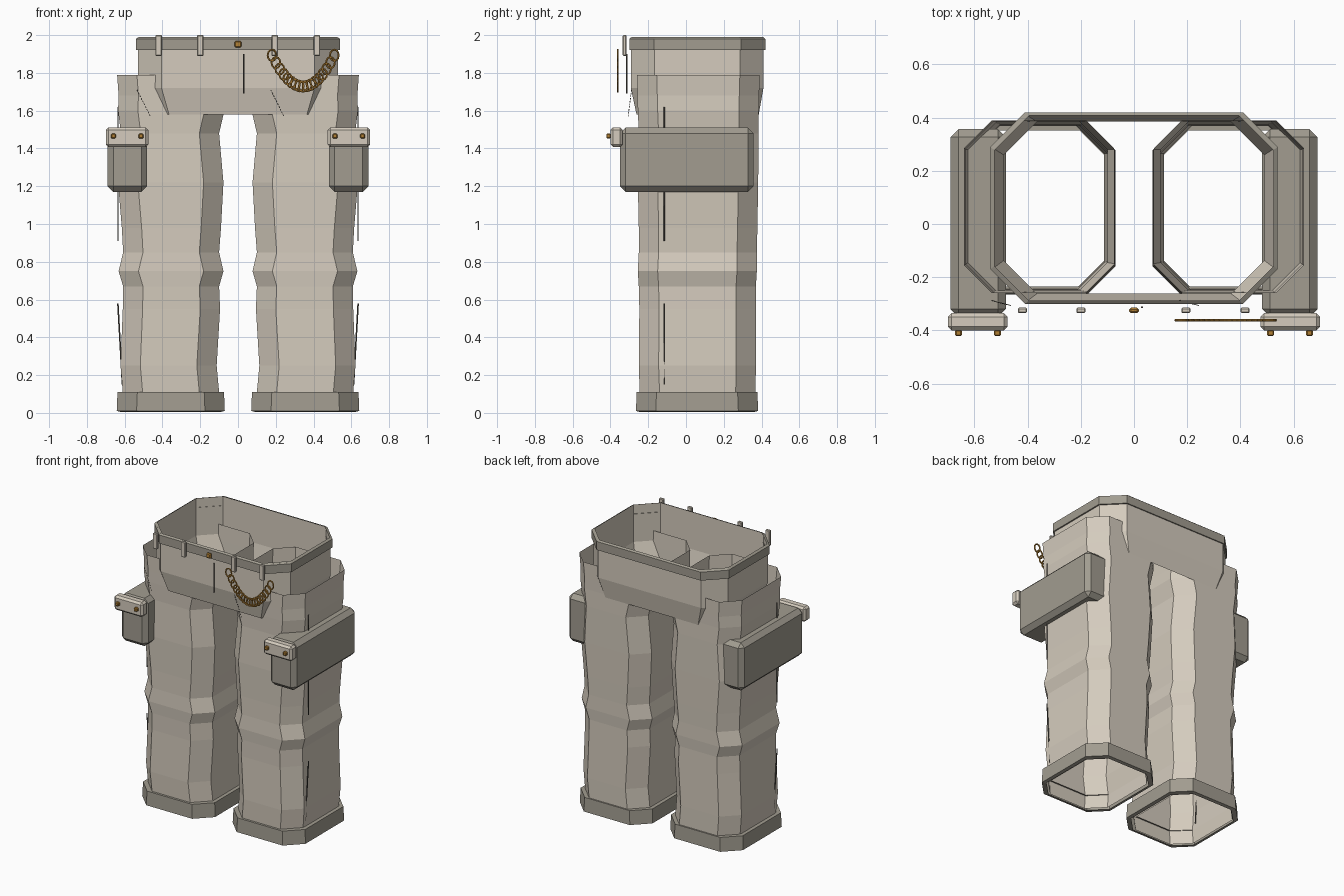
import bpy, bmesh, math
from mathutils import Vector

if "Cube" in bpy.data.objects:
    bpy.data.objects.remove(bpy.data.objects["Cube"])


def material(name, rgb):
    m = bpy.data.materials.new(name)
    m.diffuse_color = (*rgb, 1)
    m.use_nodes = True
    m.node_tree.nodes["Principled BSDF"].inputs["Base Color"].default_value = m.diffuse_color
    return m


CLOTH = material("light_cloth", (0.66, 0.60, 0.51))
TRIM = material("dark_trim", (0.36, 0.335, 0.28))
GOLD = material("brass", (0.45, 0.22, 0.035))
SEAM = material("seam_thread", (0.11, 0.10, 0.085))


def finish(name, bm, mat):
    bmesh.ops.recalc_face_normals(bm, faces=bm.faces)
    me = bpy.data.meshes.new(name)
    bm.to_mesh(me)
    bm.free()
    me.materials.append(mat)
    ob = bpy.data.objects.new(name, me)
    bpy.context.collection.objects.link(ob)
    return ob


def tube(name, rings, chamfer, mat):
    """Open eight-sided tube; each ring is (z, x0, x1, y0, y1)."""
    bm = bmesh.new()
    c = chamfer
    loops = []
    for z, x0, x1, y0, y1 in rings:
        x0, x1 = min(x0, x1), max(x0, x1)
        pts = [(x0 + c, y0), (x1 - c, y0), (x1, y0 + c), (x1, y1 - c),
               (x1 - c, y1), (x0 + c, y1), (x0, y1 - c), (x0, y0 + c)]
        loops.append([bm.verts.new((x, y, z)) for x, y in pts])
    for a, b in zip(loops, loops[1:]):
        for i in range(8):
            j = (i + 1) % 8
            bm.faces.new((a[i], a[j], b[j], b[i]))
    return finish(name, bm, mat)


def box(name, lo, hi, mat, bevel=0.0):
    bm = bmesh.new()
    bmesh.ops.create_cube(bm, size=1)
    for v in bm.verts:
        v.co = [lo[i] + (v.co[i] + 0.5) * (hi[i] - lo[i]) for i in range(3)]
    if bevel:
        bmesh.ops.bevel(bm, geom=bm.edges[:], offset=bevel, segments=1,
                        profile=0.5, affect='EDGES')
    return finish(name, bm, mat)


def rod(name, a, b, radius, mat):
    a, b = Vector(a), Vector(b)
    bm = bmesh.new()
    bmesh.ops.create_cone(bm, cap_ends=True, segments=6, radius1=radius,
                          radius2=radius, depth=(b - a).length)
    q = (b - a).to_track_quat('Z', 'Y')
    for v in bm.verts:
        v.co = q @ v.co + (a + b) / 2
    return finish(name, bm, mat)


# Hips: open octagonal shell tapering in at the bottom
tube("hips", [(1.58, -0.49, 0.49, -0.262, 0.385), (1.72, -0.53, 0.53, -0.292, 0.41),
              (1.985, -0.53, 0.53, -0.292, 0.41)], 0.125, CLOTH)

# Waistband around the top
tube("waistband", [(1.92, -0.53, 0.53, -0.292, 0.412), (1.92, -0.54, 0.54, -0.30, 0.42),
                   (1.98, -0.54, 0.54, -0.30, 0.42), (1.99, -0.525, 0.525, -0.288, 0.408)],
     0.13, TRIM)

# Leg profile: z, inner x, outer x, front y, back y (wrinkles at the knee)
LEG = [(0.01, 0.11, 0.61, -0.24, 0.365), (0.11, 0.10, 0.61, -0.245, 0.368),
       (0.25, 0.113, 0.622, -0.25, 0.37), (0.55, 0.095, 0.61, -0.247, 0.37),
       (0.67, 0.10, 0.608, -0.25, 0.37), (0.75, 0.077, 0.632, -0.255, 0.375),
       (0.85, 0.10, 0.608, -0.25, 0.375), (0.98, 0.09, 0.615, -0.25, 0.378),
       (1.22, 0.077, 0.635, -0.255, 0.382), (1.48, 0.10, 0.62, -0.25, 0.385),
       (1.60, 0.072, 0.635, -0.255, 0.385), (1.68, 0.075, 0.632, -0.257, 0.387),
       (1.79, 0.075, 0.64, -0.26, 0.39)]

for s, side in ((-1, "left"), (1, "right")):
    tube(side + "_leg", [(z, s * a, s * b, c, d) for z, a, b, c, d in LEG], 0.105, CLOTH)

    # Cuff with a narrower lower lip
    tube(side + "_cuff", [(z, s * (0.07 + i), s * (0.642 - i), -0.265 + i, 0.382 - i)
                          for z, i in ((0.005, 0.022), (0.01, 0.0), (0.11, 0.004), (0.11, 0.03))],
         0.105, TRIM)

    # Side pocket, chamfered, with a flap and two rivets on its front
    xs = sorted((s * 0.482, s * 0.69))
    box(side + "_pocket", (xs[0], -0.35, 1.17), (xs[1], 0.357, 1.51), TRIM, 0.03)
    xs = sorted((s * 0.475, s * 0.70))
    box(side + "_pocket_flap", (xs[0], -0.40, 1.408), (xs[1], -0.335, 1.512), CLOTH, 0.014)
    for i, x in enumerate((0.514, 0.66)):
        box(f"{side}_rivet_{i}", (s * x - 0.013, -0.422, 1.452),
            (s * x + 0.013, -0.398, 1.478), GOLD, 0.005)

    # Raised seams down the outer side
    rod(side + "_upper_seam", (s * 0.635, -0.115, 0.91), (s * 0.635, -0.115, 1.62), 0.004, SEAM)
    rod(side + "_lower_seam", (s * 0.612, -0.115, 0.15), (s * 0.636, -0.115, 0.58), 0.004, SEAM)

# Belt loops, button and fly seam
for i, x in enumerate((-0.42, -0.20, 0.195, 0.418)):
    box(f"belt_loop_{i}", (x - 0.017, -0.335, 1.89), (x + 0.017, -0.315, 2.0), CLOTH, 0.004)
box("button", (-0.018, -0.335, 1.935), (0.018, -0.315, 1.97), GOLD, 0.006)
rod("fly_seam", (0.03, -0.313, 1.69), (0.03, -0.313, 1.90), 0.004, SEAM)

# Dashed stitches beside the front
for k, x0 in enumerate((-0.535, 0.172)):
    a, b = Vector((x0, -0.288, 1.71)), Vector((x0 + 0.073, -0.307, 1.565))
    for i in range(10):
        rod(f"stitch_{k}_{i}", a.lerp(b, i / 10), a.lerp(b, (i + 0.6) / 10), 0.002, SEAM)

# Hanging chain of flat round links along a sagging curve
LINKS = 17
for i in range(LINKS):
    t = -1 + 2 * i / (LINKS - 1)
    cx, cz = 0.345 + 0.165 * t, 1.728 + 0.165 * t * t
    rx, rz = 0.023, 0.028 + 0.002 * abs(t)
    bm = bmesh.new()
    rings = []
    for j in range(12):
        u = 2 * math.pi * j / 12
        rings.append([bm.verts.new((cx + (rx + 0.005 * math.cos(w)) * math.cos(u),
                                    -0.362 + 0.005 * math.sin(w),
                                    cz + (rz + 0.005 * math.cos(w)) * math.sin(u)))
                      for w in (2 * math.pi * k / 6 for k in range(6))])
    for j in range(12):
        p, q = rings[j], rings[(j + 1) % 12]
        for k in range(6):
            n = (k + 1) % 6
            bm.faces.new((p[k], p[n], q[n], q[k]))
    finish(f"chain_link_{i}", bm, GOLD)
